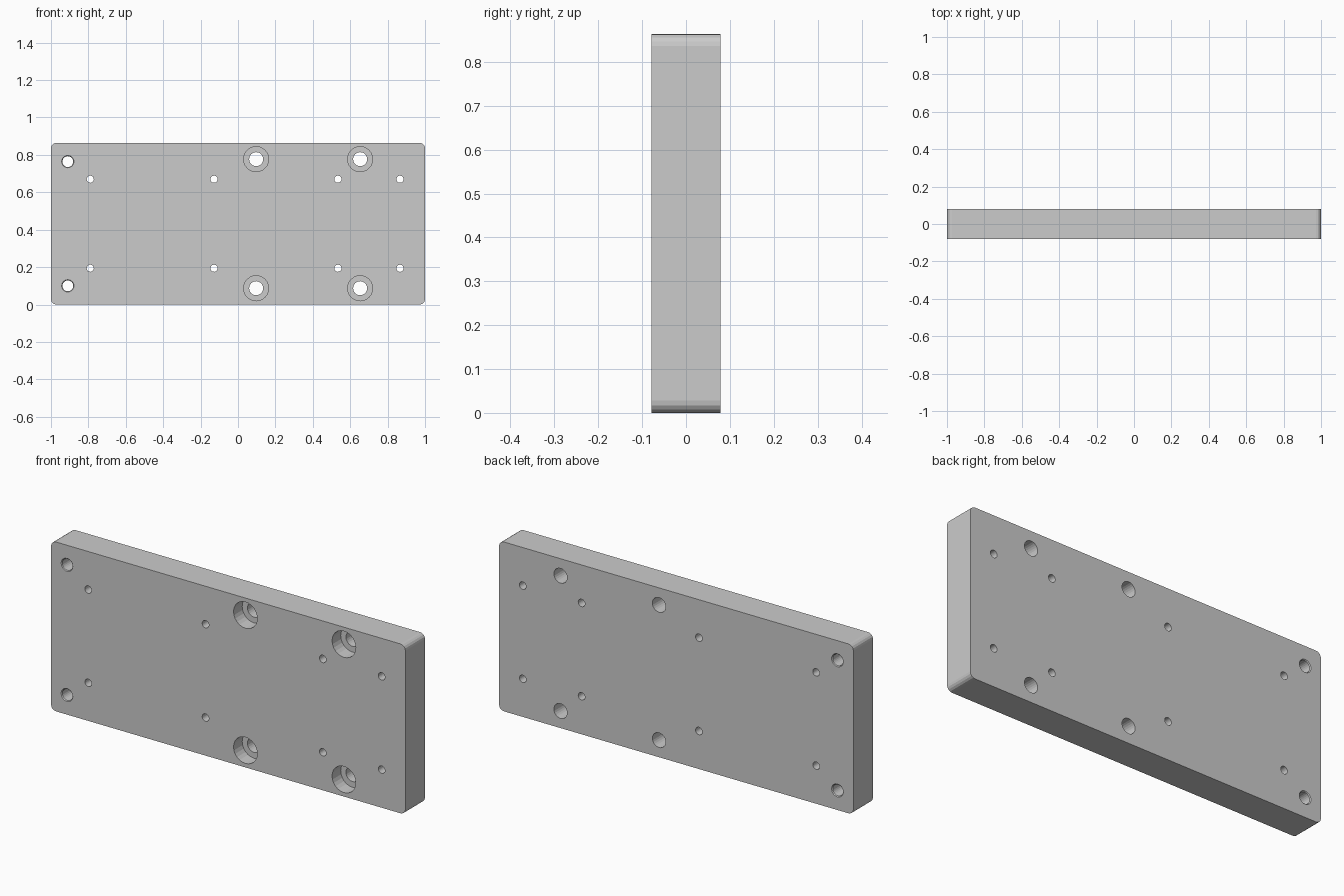
import bpy, bmesh, math

if "Cube" in bpy.data.objects:
    bpy.data.objects.remove(bpy.data.objects["Cube"])

HALF_Y = 0.079     # half thickness
HEIGHT = 0.864
MID = HEIGHT / 2
CORNER = 0.028
SIDES = 24


def finish(bm, name):
    bmesh.ops.recalc_face_normals(bm, faces=bm.faces)
    mesh = bpy.data.meshes.new(name)
    bm.to_mesh(mesh)
    bm.free()
    obj = bpy.data.objects.new(name, mesh)
    bpy.context.collection.objects.link(obj)
    return obj


def add_turned(bm, x, z, profile):
    """Closed solid turned about the y axis from (y, radius) pairs."""
    rings = []
    for y, r in profile:
        rings.append([bm.verts.new((x + r * math.cos(a), y, z + r * math.sin(a)))
                      for a in (math.tau * i / SIDES for i in range(SIDES))])
    for lo, hi in zip(rings, rings[1:]):
        for i in range(SIDES):
            j = (i + 1) % SIDES
            bm.faces.new((lo[i], lo[j], hi[j], hi[i]))
    bm.faces.new(rings[0][::-1])
    bm.faces.new(rings[-1])


# Plate: rounded rectangle extruded through its thickness
bm = bmesh.new()
outline = []
centres = ((1, HEIGHT - CORNER), (-1, HEIGHT - CORNER), (-1, CORNER), (1, CORNER))
for k, (side, cz) in enumerate(centres):
    for s in range(5):
        a = math.pi / 2 * (k + s / 4)
        outline.append(bm.verts.new((side * (1 - CORNER) + CORNER * math.cos(a),
                                     -HALF_Y, cz + CORNER * math.sin(a))))
front = bm.faces.new(outline)
ext = bmesh.ops.extrude_face_region(bm, geom=[front], use_keep_orig=True)
moved = [v for v in ext["geom"] if isinstance(v, bmesh.types.BMVert)]
bmesh.ops.translate(bm, verts=moved, vec=(0, 2 * HALF_Y, 0))
plate = finish(bm, "mounting_plate")

# Hole profiles along y, running past both faces
E = HALF_Y + 0.02
C = 0.004
small = [(-E, 0.019), (E, 0.019)]
counterbore = [(-E, 0.067), (-HALF_Y + 0.07, 0.067), (-HALF_Y + 0.07, 0.0375), (E, 0.0375)]
chamfered = [(-E, 0.033), (-HALF_Y, 0.033), (-HALF_Y + C, 0.029),
             (HALF_Y - C, 0.029), (HALF_Y, 0.033), (E, 0.033)]

# Holes: mirrored above and below the plate's middle line
bm = bmesh.new()
for xs, offset, profile in (((-0.79, -0.128, 0.534, 0.866), 0.238, small),
                            ((0.097, 0.653), 0.345, counterbore),
                            ((-0.91,), 0.332, chamfered)):
    for x in xs:
        for sign in (-1, 1):
            add_turned(bm, x, MID + sign * offset, profile)
cutter = finish(bm, "hole_cutter")
cutter.hide_render = True

# Cut the holes, then drop the cutter
mod = plate.modifiers.new("holes", 'BOOLEAN')
mod.operation = 'DIFFERENCE'
mod.solver = 'EXACT'
mod.object = cutter
bpy.context.view_layer.objects.active = plate
plate.select_set(True)
bpy.ops.object.modifier_apply(modifier=mod.name)
bpy.data.objects.remove(cutter, do_unlink=True)
